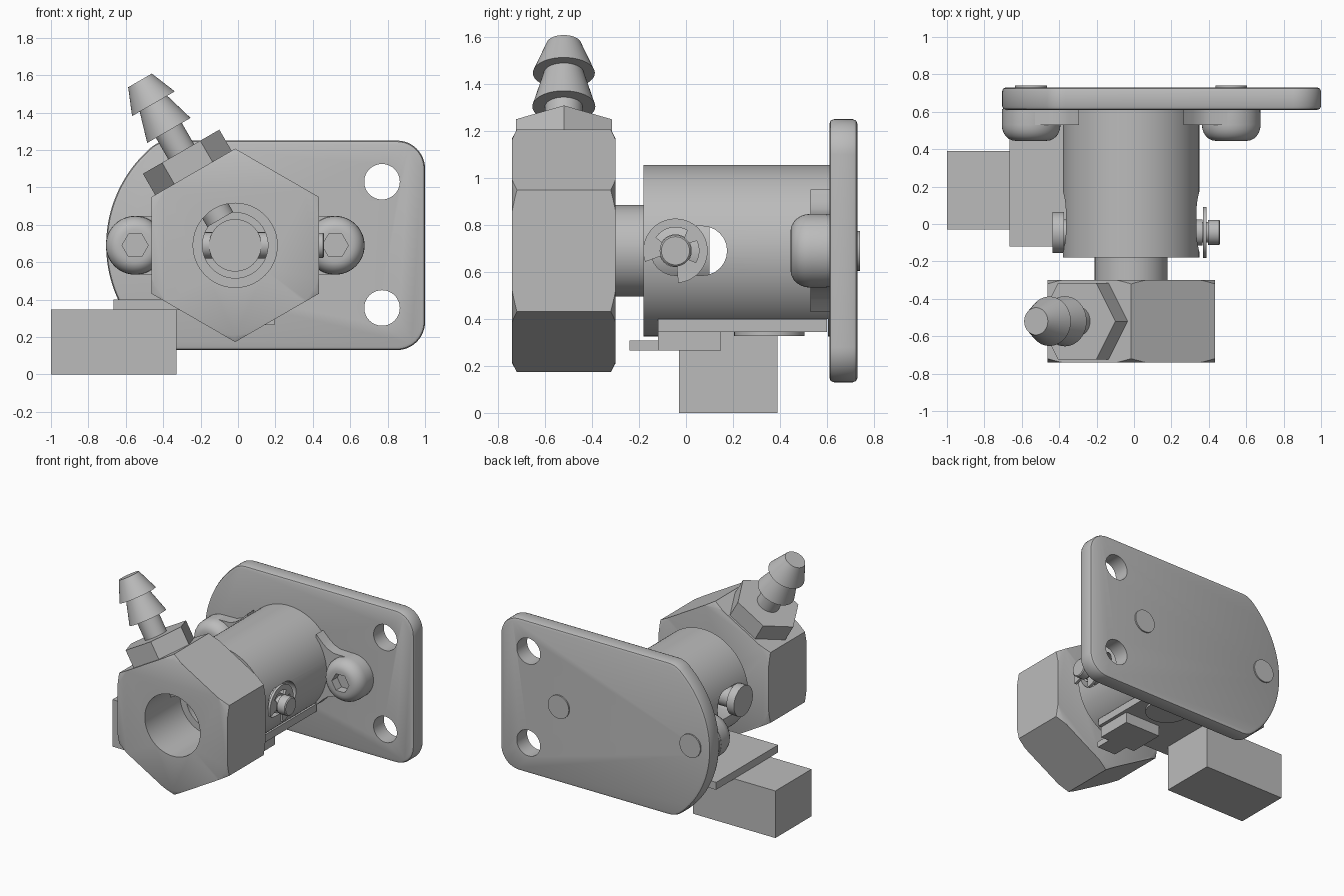
import bpy, bmesh
from math import cos, sin, pi, radians, sqrt
from mathutils import Vector, Matrix

if "Cube" in bpy.data.objects:
    bpy.data.objects.remove(bpy.data.objects["Cube"])

metal = bpy.data.materials.new("grey metal")
metal.use_nodes = True
GREY = (0.5, 0.5, 0.5, 1)
metal.diffuse_color = GREY
metal.node_tree.nodes["Principled BSDF"].inputs["Base Color"].default_value = GREY

X, Y, Z = Vector((1, 0, 0)), Vector((0, 1, 0)), Vector((0, 0, 1))
FRONT, SIDE, UP = (X, Z, -Y), (Y, Z, X), (X, Y, Z)
TILT = (Vector((cos(pi / 6), 0, 0.5)), Y, Vector((-0.5, 0, cos(pi / 6))))
CX, CZ = -0.015, 0.69
CENTRE = (CX, 0, CZ)


def arc(cx, cy, r, a0, a1, n=12):
    angles = [radians(a0 + (a1 - a0) * i / n) for i in range(n + 1)]
    return [(cx + r * cos(a), cy + r * sin(a)) for a in angles]


def skin(name, rings, origin, frame):
    """Join rings of (u, v, h) points into a capped solid in the given frame."""
    u, v, w = frame
    o = Vector(origin)
    bm = bmesh.new()
    loops = [[bm.verts.new(o + u * a + v * b + w * h) for a, b, h in ring] for ring in rings]
    for lo, hi in zip(loops, loops[1:]):
        for i in range(len(lo)):
            j = (i + 1) % len(lo)
            bm.faces.new((lo[i], lo[j], hi[j], hi[i]))
    bm.faces.new(loops[0][::-1])
    bm.faces.new(loops[-1])
    bmesh.ops.recalc_face_normals(bm, faces=bm.faces)
    mesh = bpy.data.meshes.new(name)
    bm.to_mesh(mesh)
    bm.free()
    mesh.materials.append(metal)
    obj = bpy.data.objects.new(name, mesh)
    bpy.context.collection.objects.link(obj)
    return obj


def lathe(name, profile, origin=CENTRE, frame=FRONT, sides=64, phase=0):
    turns = [phase + 2 * pi * i / sides for i in range(sides)]
    return skin(name, [[(r * cos(t), r * sin(t), h) for t in turns] for r, h in profile],
                origin, frame)


def prism(name, pts, h0, h1, origin=CENTRE, frame=FRONT):
    return skin(name, [[(a, b, h) for a, b in pts] for h in (h0, h1)], origin, frame)


def box(name, x0, x1, y0, y1, z0, z1):
    return prism(name, [(x0, y0), (x1, y0), (x1, y1), (x0, y1)], z0, z1, (0, 0, 0), UP)


def apply(obj, mod):
    with bpy.context.temp_override(object=obj, active_object=obj):
        bpy.ops.object.modifier_apply(modifier=mod.name)


def boolean(obj, cutter, operation="DIFFERENCE"):
    mod = obj.modifiers.new("cut", "BOOLEAN")
    mod.operation, mod.object, mod.solver = operation, cutter, "EXACT"
    apply(obj, mod)
    bpy.data.objects.remove(cutter)


# Mounting plate: round left end, two mounting holes on the right
half, corner, big = 0.56, 0.15, 0.69
fx = -sqrt((big - corner) ** 2 - (half - corner) ** 2)
lean = 180 - 49.4
right = 1 - CX - corner
outline = (arc(right, corner - half, corner, -90, 0) + arc(right, half - corner, corner, 0, 90)
           + arc(fx, half - corner, corner, 90, lean) + arc(0, 0, big, lean, 360 - lean, 40)[1:-1]
           + arc(fx, corner - half, corner, 360 - lean, 270))
plate = prism("mounting_plate", outline, -0.73, -0.61)
bevel = plate.modifiers.new("rim", "BEVEL")
bevel.width, bevel.segments, bevel.limit_method = 0.02, 2, "ANGLE"
bevel.angle_limit = radians(50)
apply(plate, bevel)
for z in (0.355, 1.03):
    boolean(plate, lathe("hole", [(0.095, -1), (0.095, 0)], (0.77, 0, z), sides=48))

# Housing tube with a blind bore, side slots and a flat underside
housing = lathe("housing_tube", [(0.365, -0.615), (0.365, 0.18), (0.2, 0.18), (0.2, -0.5)], sides=96)
slot = arc(0.07, 0, 0.105, -90, 90) + arc(-0.045, 0, 0.105, 90, 270)
boolean(housing, prism("slot", slot, -0.6, 0.6, CENTRE, SIDE))
boolean(housing, box("flat", -0.6, 0.6, -0.12, 0.605, 0.1, 0.4))

# Ears, button screws and rivet ends on both sides
for s, side in ((-1, "right"), (1, "left")):
    upper = [(0.42, 0.158), (0.37, 0.178), (0.33, 0.21), (0.28, 0.26)]
    ear = arc(0.535, 0, 0.155, -90, 90, 24) + upper + [(a, -b) for a, b in upper[::-1]]
    prism(side + "_ear", [(s * a, b) for a, b in ear], -0.615, -0.53)
    spot = (CX + s * 0.535, 0, CZ)
    dome = [(0.157, -0.6), (0.157, -0.53)] + [
        (0.085 + 0.072 * cos(radians(a)), -0.53 + 0.085 * sin(radians(a))) for a in range(15, 91, 15)]
    screw = lathe(side + "_screw", dome, spot, sides=48)
    boolean(screw, lathe("socket", [(0.07, -0.51), (0.07, -0.4)], spot, sides=6))
    lathe(side + "_rivet_end", [(0.085, -0.74), (0.085, -0.72)], spot, sides=48)

# Hex head with chamfered corners and a front bore
head = lathe("hex_head", [(0.517, 0.3), (0.517, 0.74)], sides=6, phase=pi / 2)
boolean(head, lathe("chamfer", [(0.475, 0.298), (0.522, 0.323), (0.522, 0.717), (0.475, 0.742)],
                    sides=96), "INTERSECT")
boolean(head, lathe("bore", [(0.225, 0.33), (0.225, 0.8)]))
boolean(head, lathe("inner_bore", [(0.175, 0.2), (0.175, 0.4)]))

# Hollow plunger neck with its core
lathe("plunger_neck", [(0.195, -0.1), (0.195, 0.31), (0.175, 0.31), (0.175, -0.08)])
lathe("plunger_core", [(0.14, -0.09), (0.14, 0.12)])

# Hose barb on the upper right face of the head
barb_root = (CX, -0.52, CZ)
lathe("barb_hex", [(0.236, 0.44), (0.236, 0.578)], barb_root, TILT, sides=6)
lathe("hose_barb", [(0.08, 0.16), (0.08, 0.709), (0.134, 0.709), (0.085, 0.874), (0.132, 0.874),
                    (0.073, 1.018)], barb_root, TILT, sides=48)

# Cross pin with head and retaining clip
pin_at = (0, -0.045, CZ)
lathe("cross_pin", [(0.11, -0.435), (0.11, -0.375), (0.07, -0.375), (0.07, 0.365), (0.055, 0.365),
                    (0.055, 0.395), (0.067, 0.395), (0.067, 0.455), (0.06, 0.461)],
      pin_at, SIDE, sides=48)
inner = []
for a in range(200, -86, -5):
    gap = 55 < a < 150 or -35 < a < 30
    r = 0.1 if gap else 0.062
    inner.append((r * cos(radians(a)), r * sin(radians(a))))
prism("retaining_clip", arc(0, 0, 0.137, -85, 200, 48) + inner, 0.37, 0.388, pin_at, SIDE)

# Sensor board, connector block and small parts underneath
box("sensor_board", -0.665, 0.22, -0.12, 0.6, 0.345, 0.4)
box("connector_block", -1, -0.33, -0.03, 0.39, 0, 0.346)
box("switch_body", -0.1, 0.195, -0.12, 0.15, 0.265, 0.346)
box("switch_tongue", -0.03, 0.125, -0.24, -0.11, 0.265, 0.308)
lathe("round_cap", [(0.15, 0.328), (0.15, 0.35)], (0, 0.355, 0), UP, sides=48)

# Smooth the turned surfaces, keeping edges sharp
bpy.ops.object.select_all(action="DESELECT")
for obj in bpy.context.scene.objects:
    if obj.type == "MESH":
        obj.select_set(True)
        bpy.context.view_layer.objects.active = obj
bpy.ops.object.shade_smooth_by_angle(angle=radians(30))
